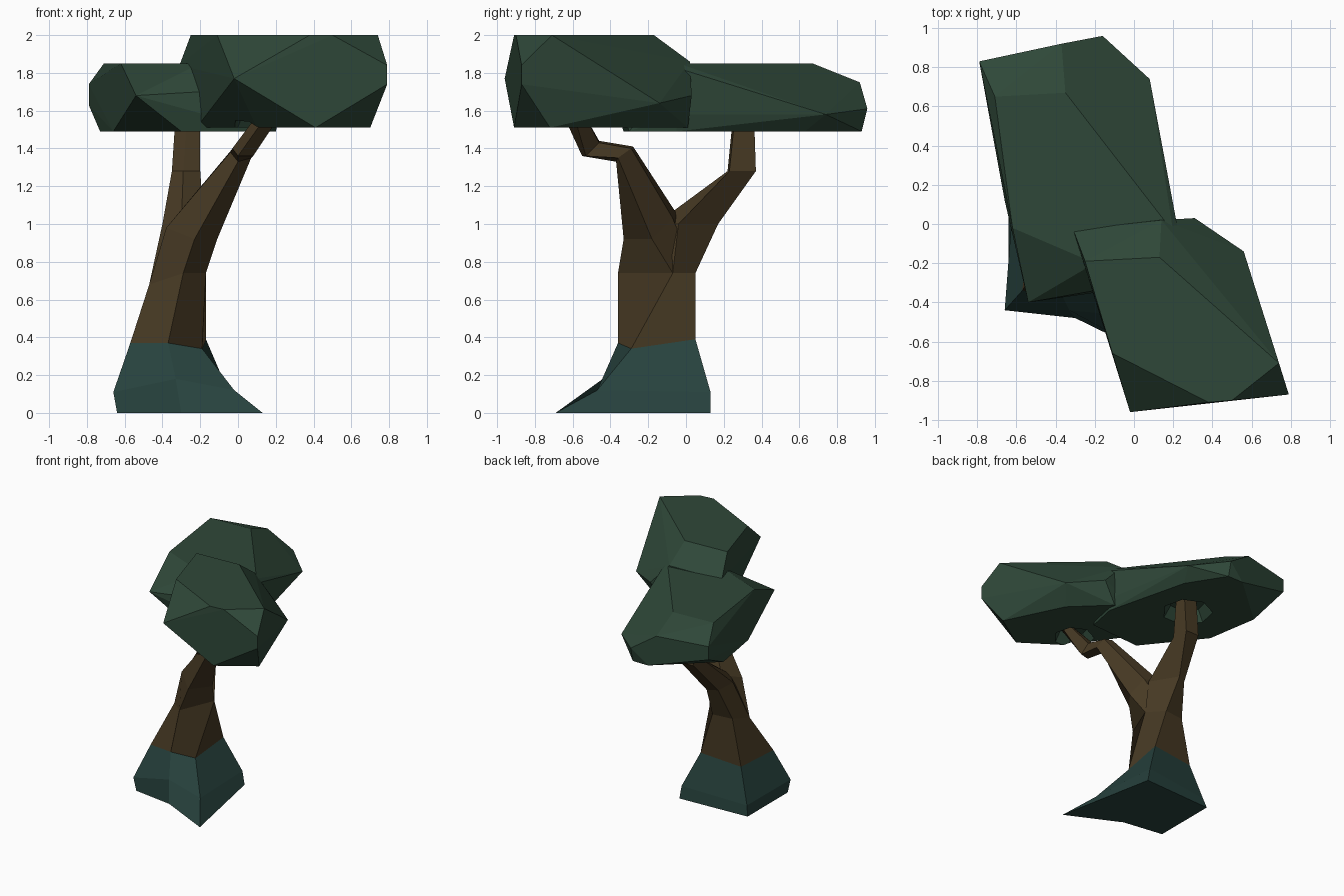
import bpy, bmesh

if "Cube" in bpy.data.objects:
    bpy.data.objects.remove(bpy.data.objects["Cube"])


def material(name, rgb):
    m = bpy.data.materials.new(name)
    m.diffuse_color = (*rgb, 1)
    m.use_nodes = True
    m.node_tree.nodes["Principled BSDF"].inputs["Base Color"].default_value = m.diffuse_color
    return m


leaf = material("leaf_green", (0.028, 0.064, 0.04))
bark = material("bark_brown", (0.062, 0.041, 0.017))
moss = material("mossy_teal", (0.02, 0.054, 0.047))


def finish(name, bm, mats):
    bmesh.ops.recalc_face_normals(bm, faces=bm.faces)
    me = bpy.data.meshes.new(name)
    bm.to_mesh(me)
    bm.free()
    for m in mats:
        me.materials.append(m)
    ob = bpy.data.objects.new(name, me)
    bpy.context.collection.objects.link(ob)
    return ob


def loft(name, rings, mats, low=0, base=False):
    """Skin five-sided rings; the first `low` bands use the second material.
    Ends hidden inside other parts stay open; `base` closes the bottom."""
    bm = bmesh.new()
    loops = [[bm.verts.new(p) for p in r] for r in rings]
    for k, (a, b) in enumerate(zip(loops, loops[1:])):
        for i in range(len(a)):
            j = (i + 1) % len(a)
            f = bm.faces.new((a[i], a[j], b[j], b[i]))
            f.material_index = 1 if k < low else 0
    if base:
        bm.faces.new(loops[0]).material_index = 1
    return finish(name, bm, mats)


def flat(z, *xy):
    return [(x, y, z) for x, y in xy]


def canopy(name, pts, hollow, radius):
    """Faceted convex crown with a tapered hollow where its branch enters."""
    bm = bmesh.new()
    for p in pts:
        bm.verts.new(p)
    bmesh.ops.convex_hull(bm, input=bm.verts)
    loose = [v for v in bm.verts if not v.link_faces]
    bmesh.ops.delete(bm, geom=loose, context='VERTS')
    bmesh.ops.dissolve_limit(bm, angle_limit=0.03, verts=bm.verts, edges=bm.edges)
    ob = finish(name, bm, [leaf])
    bpy.ops.mesh.primitive_cone_add(vertices=7, radius1=radius * 1.3, radius2=radius * 0.7,
                                    depth=0.2, location=hollow)
    cut = bpy.context.object
    cut.name = name + "_hollow_cutter"
    cut.hide_render = True
    cut.hide_viewport = True
    cut.data.materials.append(leaf)
    mod = ob.modifiers.new("hollow", 'BOOLEAN')
    mod.operation = 'DIFFERENCE'
    mod.object = cut
    mod.solver = 'EXACT'
    return ob


# Trunk with flared roots, twisting to a narrow waist:
# corners run root, front, front left, back left, back
waist = [(-.17, -.07, .74), (-.29, -.36, .74), (-.47, -.17, .68),
         (-.45, .03, .74), (-.28, .05, .74)]
loft("trunk", [
    flat(0, (.13, -.69), (-.3, -.48), (-.64, -.43), (-.64, .1), (-.03, .13)),
    [(-.02, -.47, .12), (-.33, -.44, .18), (-.66, -.44, .11), (-.62, .08, .08), (-.05, .13, .11)],
    [(-.19, -.29, .34), (-.37, -.36, .37), (-.57, -.34, .37), (-.53, .03, .36), (-.17, .05, .39)],
    waist], [bark, moss], low=2, base=True)

# Forked branches growing from the waist
loft("front_branch", [
    waist,
    [(-.11, -.18, .92), (-.23, -.33, .92), (-.38, -.2, .98), (-.3, -.04, 1.04), (-.16, -.07, 1.03)],
    [(.07, -.36, 1.35), (.0, -.37, 1.33), (-.04, -.33, 1.38), (-.02, -.28, 1.41), (.05, -.29, 1.40)],
    [(.08, -.53, 1.36), (.0, -.55, 1.36), (-.03, -.5, 1.4), (.0, -.46, 1.44), (.07, -.46, 1.43)],
    flat(1.6, (.24, -.6), (.17, -.66), (.12, -.63), (.13, -.57), (.21, -.55))], [bark])
loft("back_branch", [
    waist,
    flat(1.0, (-.18, -.04), (-.3, -.16), (-.4, -.05), (-.39, .13), (-.31, .17)),
    flat(1.28, (-.2, .23), (-.29, .22), (-.35, .25), (-.33, .37), (-.21, .37)),
    flat(1.58, (-.2, .26), (-.27, .25), (-.33, .27), (-.32, .36), (-.2, .36))], [bark])

# Leaf crowns: top face, widest belt, bottom face
canopy("front_canopy",
       flat(2.0, (-.11, -.66), (.38, -.91), (.5, -.9), (.74, -.71), (.13, -.17), (-.25, -.19))
       + [(-.31, -.03, 1.84), (.14, .02, 1.86), (.31, .03, 1.68), (.56, -.14, 1.64),
          (.79, -.87, 1.84), (.79, -.87, 1.74), (-.02, -.96, 1.77)]
       + flat(1.51, (.41, -.91), (.7, -.72), (.47, -.25), (.2, .01), (-.2, .0), (-.22, -.25),
              (.1, -.7)),
       (.12, -.57, 1.5), .16)
canopy("back_canopy",
       flat(1.85, (-.71, .65), (-.35, .67), (.2, -.04), (-.2, -.2), (-.62, -.02))
       + [(-.37, .92, 1.75), (-.79, .83, 1.74), (-.79, .83, 1.63), (-.16, .96, 1.61),
          (.08, .74, 1.58), (.23, -.06, 1.83), (.22, -.05, 1.58), (-.54, -.40, 1.68),
          (-.2, -.34, 1.7)]
       + flat(1.49, (-.73, .55), (-.3, .93), (-.16, .93), (.03, .63), (.2, -.05), (.15, -.3),
              (-.3, -.33), (-.66, .12)),
       (-.27, .31, 1.48), .2)
